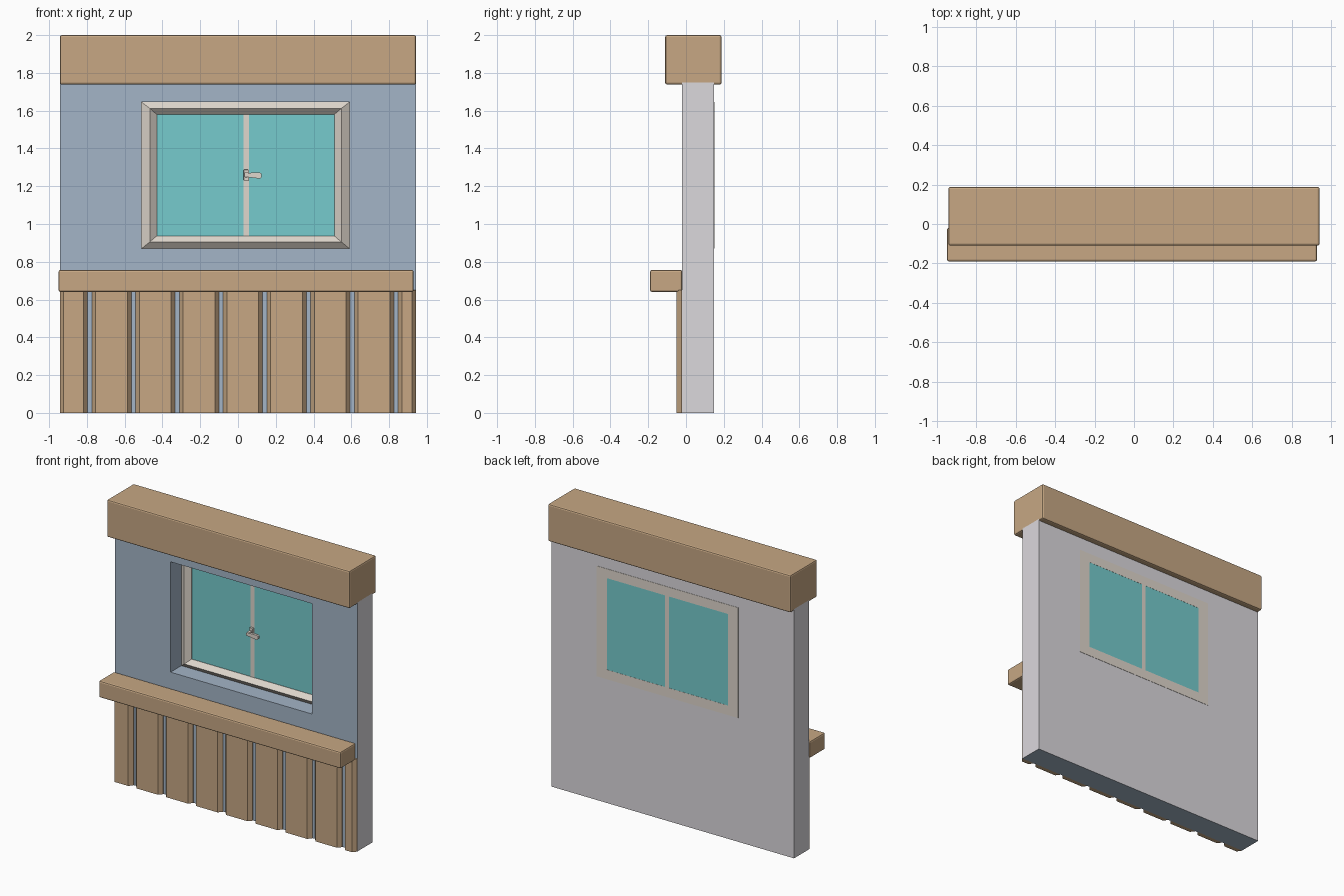
import bpy, bmesh

if "Cube" in bpy.data.objects:
    bpy.data.objects.remove(bpy.data.objects["Cube"])


def material(name, color):
    m = bpy.data.materials.new(name)
    m.diffuse_color = (*color, 1)
    m.use_nodes = True
    m.node_tree.nodes["Principled BSDF"].inputs["Base Color"].default_value = m.diffuse_color
    return m


WOOD = material("wood", (0.57, 0.39, 0.23))
BLUE = material("blue_paint", (0.37, 0.46, 0.57))
PLASTER = material("plaster", (0.71, 0.69, 0.72))
GLASS = material("glass", (0.18, 0.60, 0.61))
CREAM = material("cream_paint", (0.74, 0.68, 0.61))


def finish(name, bm, *mats):
    bmesh.ops.recalc_face_normals(bm, faces=bm.faces)
    me = bpy.data.meshes.new(name)
    bm.to_mesh(me)
    bm.free()
    ob = bpy.data.objects.new(name, me)
    bpy.context.collection.objects.link(ob)
    for m in mats:
        me.materials.append(m)
    return ob


def box(name, x0, x1, y0, y1, z0, z1, mat, bevel=0):
    bm = bmesh.new()
    bmesh.ops.create_cube(bm, size=1)
    for v in bm.verts:
        v.co = ((x0 + x1) / 2 + v.co.x * (x1 - x0),
                (y0 + y1) / 2 + v.co.y * (y1 - y0),
                (z0 + z1) / 2 + v.co.z * (z1 - z0))
    ob = finish(name, bm, mat)
    if bevel:
        mod = ob.modifiers.new("rounded_edges", 'BEVEL')
        mod.width, mod.segments = bevel, 2
    return ob


def prism(name, profile, axis, lo, hi, mat):
    """Extrude an (a, y) profile along z, where a is x (axis 'z')
    or an (x, z) profile along y (axis 'y')."""
    bm = bmesh.new()
    put = (lambda p, t: (p[0], p[1], t)) if axis == 'z' else (lambda p, t: (p[0], t, p[1]))
    a = [bm.verts.new(put(p, lo)) for p in profile]
    b = [bm.verts.new(put(p, hi)) for p in profile]
    bm.faces.new(a)
    bm.faces.new(b)
    n = len(profile)
    for i in range(n):
        j = (i + 1) % n
        bm.faces.new((a[i], a[j], b[j], b[i]))
    return finish(name, bm, mat)


def ring_loft(name, rings, *mats):
    """Closed loft through rectangles (x0, x1, z0, z1, y) around an opening."""
    bm = bmesh.new()
    loops = [[bm.verts.new(p) for p in ((x0, y, z0), (x1, y, z0), (x1, y, z1), (x0, y, z1))]
             for x0, x1, z0, z1, y in rings]
    for k in range(len(loops)):
        a, b = loops[k], loops[(k + 1) % len(loops)]
        for i in range(4):
            j = (i + 1) % 4
            bm.faces.new((a[i], a[j], b[j], b[i]))
    return finish(name, bm, *mats)


# Wall with window opening: painted front, reveal and underside, plain back and ends
outer, hole = (-0.943, 0.943, 0, 1.75), (-0.51, 0.59, 0.87, 1.645)
wall = ring_loft("wall", [(*outer, -0.02), (*hole, -0.02), (*hole, 0.148), (*outer, 0.148)],
                 BLUE, PLASTER)
for f in wall.data.polygons:
    if f.normal.y > 0.5 or abs(f.center.x) > 0.9 and abs(f.normal.x) > 0.5:
        f.material_index = 1

# Window frame with a ridged front, set deep in the opening
ridge, pane = (-0.467, 0.547, 0.905, 1.612), (-0.43, 0.51, 0.937, 1.58)
ring_loft("window_frame", [(*hole, 0.10), (*ridge, 0.07), (*pane, 0.10),
                           (*pane, 0.15), (*hole, 0.15)], CREAM)
for side, a, b in (("left", -0.43, 0.028), ("right", 0.058, 0.51)):
    box("glass_" + side, a, b, 0.102, 0.149, 0.937, 1.58, GLASS)
box("window_mullion", 0.028, 0.058, 0.098, 0.15, 0.937, 1.58, CREAM)

# Window latch: plate, spindle and tapered lever
box("latch_plate", 0.03, 0.056, 0.08, 0.10, 1.23, 1.288, CREAM, 0.004)
box("latch_spindle", 0.034, 0.054, 0.045, 0.082, 1.247, 1.273, CREAM, 0.004)
prism("latch_lever", [(0.034, 1.25), (0.06, 1.247), (0.115, 1.24), (0.125, 1.247),
                      (0.125, 1.266), (0.115, 1.273), (0.06, 1.271), (0.034, 1.268)],
      'y', 0.042, 0.06, CREAM)

# Header beam and shelf rail
box("top_beam", -0.943, 0.943, -0.11, 0.188, 1.738, 2.0, WOOD, 0.01)
box("shelf_rail", -0.95, 0.93, -0.19, -0.02, 0.64, 0.757, WOOD, 0.01)

# Chamfered wainscot planks, separated by narrow gaps
pitch, gap, first = 0.2317, 0.022, -0.785
edges = [-0.943 - gap / 2] + [first + i * pitch for i in range(8)] + [0.943 + gap / 2]
for i, (a, b) in enumerate(zip(edges, edges[1:])):
    a, b = a + gap / 2, b - gap / 2
    prism(f"plank_{i + 1}", [(a, -0.018), (a, -0.024), (a + 0.02, -0.05),
                             (b - 0.022, -0.05), (b, -0.024), (b, -0.018)],
          'z', 0, 0.65, WOOD)
